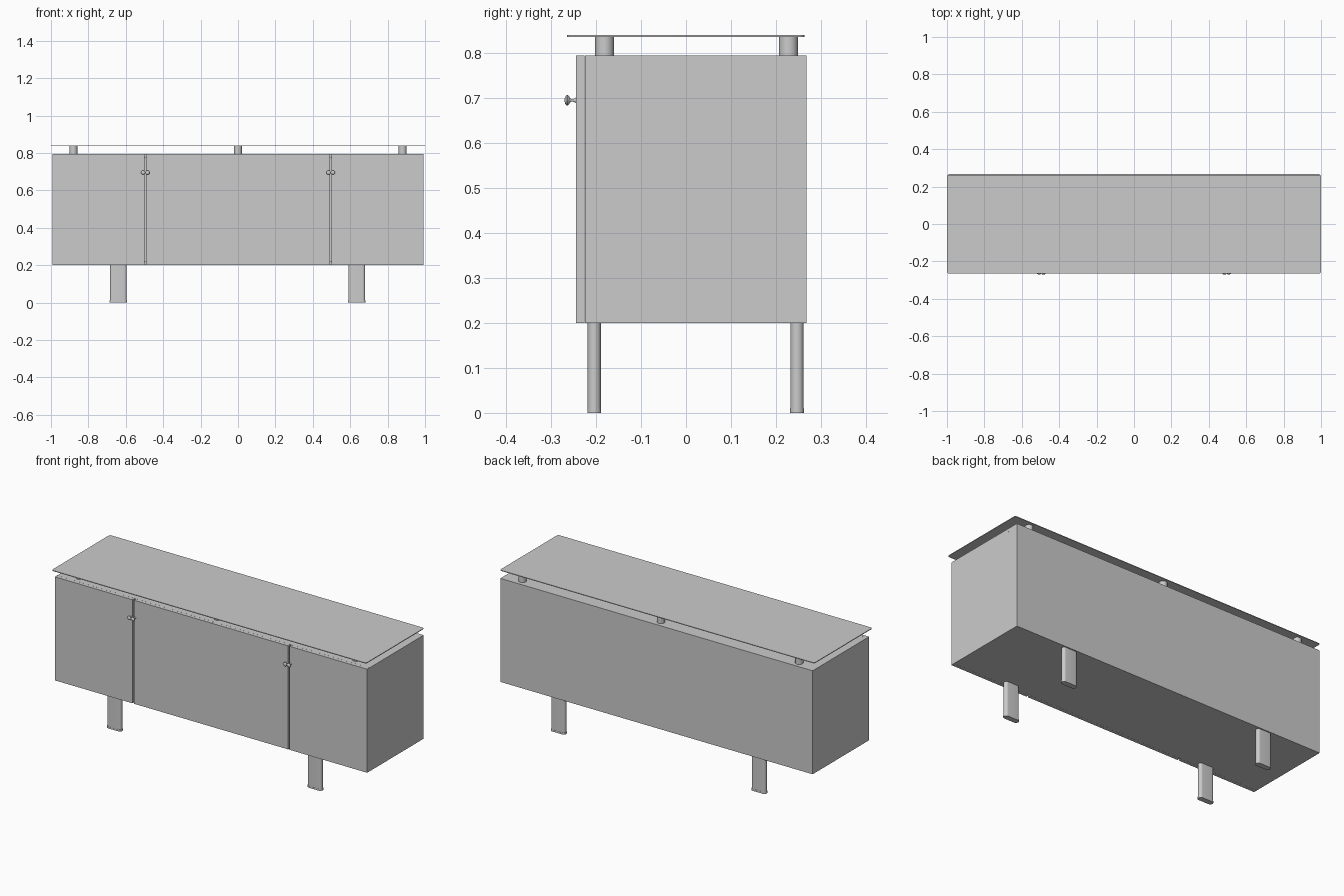
import bpy, bmesh, math
from mathutils import Matrix

if "Cube" in bpy.data.objects:
    bpy.data.objects.remove(bpy.data.objects["Cube"])


def finish(name, bm, smooth=False):
    bmesh.ops.recalc_face_normals(bm, faces=bm.faces)
    mesh = bpy.data.meshes.new(name)
    bm.to_mesh(mesh)
    bm.free()
    obj = bpy.data.objects.new(name, mesh)
    bpy.context.collection.objects.link(obj)
    if smooth:
        bpy.ops.object.select_all(action='DESELECT')
        obj.select_set(True)
        bpy.context.view_layer.objects.active = obj
        bpy.ops.object.shade_smooth_by_angle(angle=math.radians(35))
    return obj


def box(name, x0, x1, y0, y1, z0, z1):
    bm = bmesh.new()
    m = Matrix.Translation(((x0 + x1) / 2, (y0 + y1) / 2, (z0 + z1) / 2))
    bmesh.ops.create_cube(bm, size=1, matrix=m @ Matrix.Diagonal((x1 - x0, y1 - y0, z1 - z0, 1)))
    return finish(name, bm)


def rounded_outline(hx, hy, r, seg):
    pts = []
    for i, (sx, sy) in enumerate(((1, 1), (-1, 1), (-1, -1), (1, -1))):
        for k in range(seg + 1):
            a = math.pi / 2 * (i + k / seg)
            pts.append((sx * (hx - r) + r * math.cos(a), sy * (hy - r) + r * math.sin(a)))
    return pts


def slab(name, cx, cy, hx, hy, r, z0, z1, seg=6):
    # vertical prism with a rounded-rectangle outline
    bm = bmesh.new()
    face = bm.faces.new([bm.verts.new((cx + x, cy + y, z0)) for x, y in rounded_outline(hx, hy, r, seg)])
    ext = bmesh.ops.extrude_face_region(bm, geom=[face], use_keep_orig=True)
    for v in ext["geom"]:
        if isinstance(v, bmesh.types.BMVert):
            v.co.z = z1
    bmesh.ops.remove_doubles(bm, verts=bm.verts, dist=1e-5)
    return finish(name, bm, True)


def knob(name, x, z, profile, sides=24):
    # lathe of (radius, y) points around the y axis
    bm = bmesh.new()
    verts = [bm.verts.new((x + r, y, z)) for r, y in profile]
    edges = [bm.edges.new(p) for p in zip(verts, verts[1:])]
    bmesh.ops.spin(bm, geom=verts + edges, cent=(x, 0, z), axis=(0, 1, 0),
                   angle=math.tau, steps=sides)
    bmesh.ops.remove_doubles(bm, verts=bm.verts, dist=1e-5)
    return finish(name, bm, True)


W, T = 0.993, 0.02               # half width, board thickness
Z0, Z1 = 0.2, 0.795              # cabinet bottom and top
FRONT, BACK = -0.225, 0.268

# Hollow carcass
box("carcass_bottom", -W, W, FRONT, BACK, Z0, Z0 + T)
box("carcass_top", -W, W, FRONT, BACK, Z1 - T, Z1)
box("carcass_back", -W + T, W - T, BACK - T, BACK, Z0 + T, Z1 - T)
box("centre_divider", -T, T, FRONT, BACK - T, Z0 + T, Z1 - T)
for s, side in ((-1, "left"), (1, "right")):
    xs = sorted((s * W, s * (W - T)))
    box("carcass_side_" + side, *xs, FRONT, BACK, Z0 + T, Z1 - T)

# Four doors with paired knobs
KNOB = [(0, -0.270), (0.005, -0.2695), (0.009, -0.268), (0.0115, -0.265), (0.0115, -0.263),
        (0.009, -0.260), (0.005, -0.258), (0.003, -0.255), (0.003, -0.250),
        (0.005, -0.2465), (0.006, -0.245), (0, -0.245)]
for s, side in ((-1, "left"), (1, "right")):
    for part, a, b, kx in (("inner", 0.0005, 0.491, 0.484), ("outer", 0.500, W, 0.507)):
        box(f"door_{side}_{part}", *sorted((s * a, s * b)), -0.245, FRONT - 0.0005, Z0, Z1)
        knob(f"knob_{side}_{part}", s * kx, 0.695, KNOB)

# Thin floating top on short posts
slab("glass_top", 0, -0.001, 1.0, 0.264, 0.01, 0.836, 0.84)
for x in (-0.88, 0, 0.88):
    for y in (-0.181, 0.228):
        slab("top_post", x, y, 0.021, 0.021, 0.021, Z1, 0.836, 8)

# Flat oval legs with slightly wider feet
for x in (-0.64, 0.635):
    for y in (-0.204, 0.247):
        slab("leg", x, y, 0.045, 0.0145, 0.0145, 0.01, Z0, 8)
        slab("foot", x, y, 0.047, 0.0155, 0.0155, 0.0, 0.01, 8)
